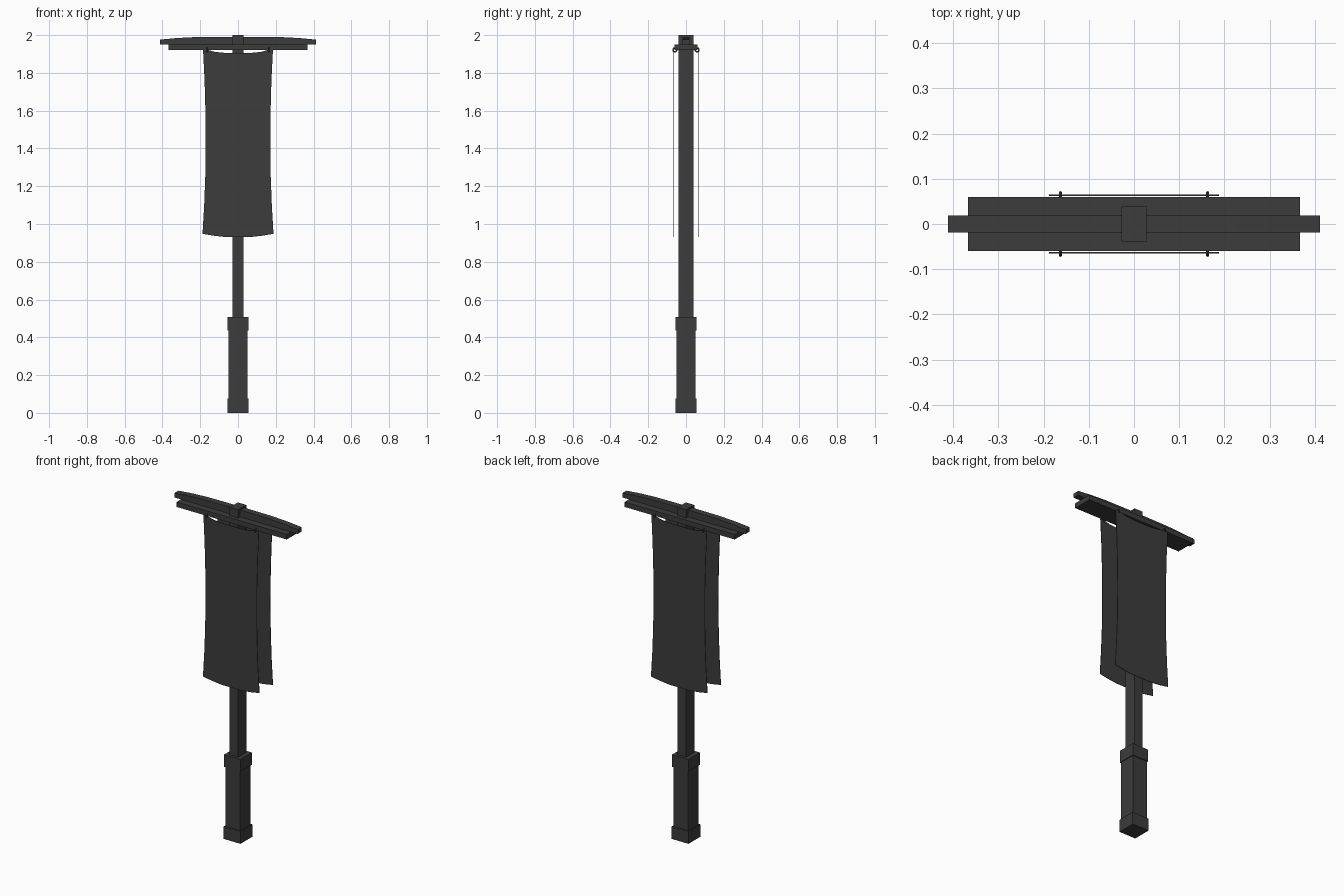
import bpy
import bmesh
import math

if "Cube" in bpy.data.objects:
    bpy.data.objects.remove(bpy.data.objects["Cube"])

dark = bpy.data.materials.new("dark_grey")
dark.diffuse_color = (0.045, 0.045, 0.045, 1)
dark.use_nodes = True
dark.node_tree.nodes["Principled BSDF"].inputs["Base Color"].default_value = dark.diffuse_color


def box(name, hx, hy, z0, z1):
    """Box centred on the z axis, given half widths and height range."""
    bpy.ops.mesh.primitive_cube_add(size=1, location=(0, 0, (z0 + z1) / 2))
    ob = bpy.context.object
    ob.name = name
    ob.scale = (2 * hx, 2 * hy, z1 - z0)
    bpy.ops.object.transform_apply(location=True, rotation=False, scale=True)
    ob.data.materials.append(dark)
    return ob


def slab(name, outline, y, thickness):
    """Extrude an xz outline along y, centred on the given y."""
    bm = bmesh.new()
    face = bm.faces.new([bm.verts.new((x, y - thickness / 2, z)) for x, z in outline])
    ext = bmesh.ops.extrude_face_region(bm, geom=[face])
    for v in ext["geom"]:
        if isinstance(v, bmesh.types.BMVert):
            v.co.y += thickness
    bmesh.ops.recalc_face_normals(bm, faces=bm.faces)
    mesh = bpy.data.meshes.new(name)
    bm.to_mesh(mesh)
    bm.free()
    mesh.materials.append(dark)
    ob = bpy.data.objects.new(name, mesh)
    bpy.context.collection.objects.link(ob)
    return ob


def mirrored(half):
    """Complete a right-half outline with its left side."""
    return half + [(-x, z) for x, z in reversed(half)]


# Post and sleeve at its foot
box("post", 0.028, 0.039, 0.45, 2.0)
box("foot_sleeve", 0.05, 0.05, 0.03, 0.47)
box("foot_base", 0.056, 0.056, 0.0, 0.075)
box("foot_collar", 0.055, 0.055, 0.435, 0.508)

# Crossbar: flat plank below, arched beam above
box("crossbar_plank", 0.367, 0.06, 1.92, 1.95)
beam = [(0.412, 1.95), (0.412, 1.976), (0.33, 1.984), (0.22, 1.99), (0.1, 1.991)]
slab("crossbar_beam", mirrored(beam), 0, 0.038)

# Hanging banners with waisted sides, sagging top and bowed hem
banner = [(0.065, 0.931), (0.13, 0.938), (0.188, 0.948), (0.179, 1.1),
          (0.173, 1.26), (0.171, 1.42), (0.172, 1.58), (0.177, 1.76),
          (0.185, 1.922), (0.163, 1.922), (0.12, 1.911), (0.06, 1.905)]
for side, label in ((-1, "front"), (1, "back")):
    slab(label + "_banner", mirrored(banner), side * 0.064, 0.003)
    # Rings that tie the banner to the plank
    for x in (-0.163, 0.163):
        bpy.ops.mesh.primitive_torus_add(
            major_segments=10, minor_segments=6, major_radius=0.0105,
            minor_radius=0.004, location=(x, side * 0.059, 1.922),
            rotation=(0, math.pi / 2, 0))
        bpy.context.object.name = label + "_ring"
        bpy.context.object.data.materials.append(dark)
